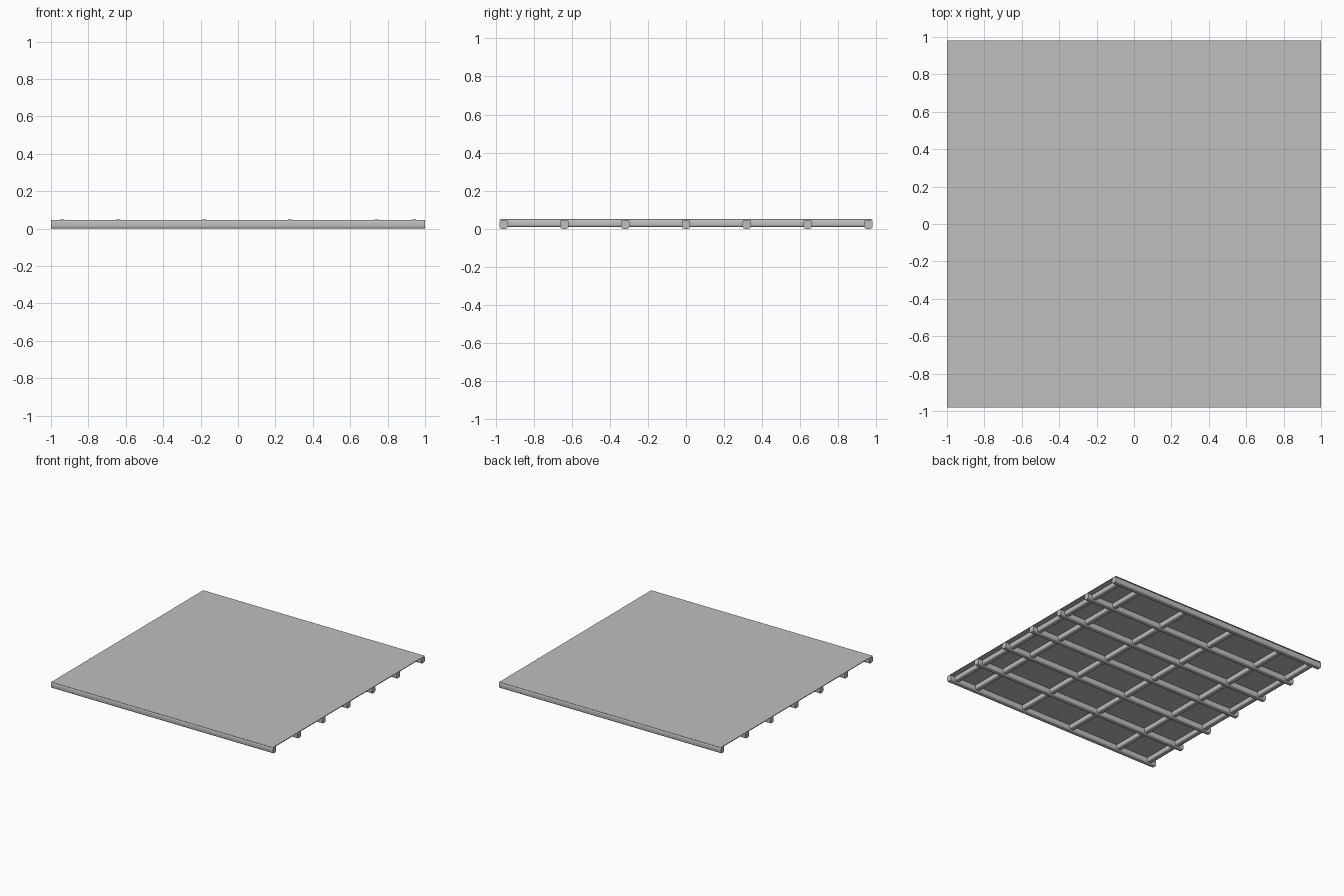
import bpy
import bmesh
from mathutils import Vector

cube = bpy.data.objects.get("Cube")
if cube:
    bpy.data.objects.remove(cube, do_unlink=True)

grey = bpy.data.materials.new("steel grey")
grey.use_nodes = True
grey.diffuse_color = (0.52, 0.52, 0.52, 1)
grey.node_tree.nodes["Principled BSDF"].inputs["Base Color"].default_value = (0.52, 0.52, 0.52, 1)


def box(name, low, high, bevel=0.0):
    low, high = Vector(low), Vector(high)
    bpy.ops.mesh.primitive_cube_add(size=1, location=(low + high) / 2)
    obj = bpy.context.object
    obj.name = name
    obj.scale = high - low
    bpy.ops.object.transform_apply(location=False, rotation=False, scale=True)
    obj.data.materials.append(grey)
    if bevel:
        # Round only the edges that run along the beam
        bm = bmesh.new()
        bm.from_mesh(obj.data)
        longest = max(e.calc_length() for e in bm.edges)
        edges = [e for e in bm.edges if e.calc_length() > longest * 0.9]
        bmesh.ops.bevel(bm, geom=edges, offset=bevel, segments=4, profile=0.5, affect='EDGES')
        bm.to_mesh(obj.data)
        bm.free()
        bpy.ops.object.shade_smooth_by_angle()
    return obj


half_x, half_y, top = 1.0, 0.98, 0.05
width = 0.044

# Thin deck sheet
box("deck_sheet", (-half_x, -half_y, top - 0.002), (half_x, half_y, top))

# Long beams from side to side, with ends showing past the side rails
count = 7
for i in range(count):
    y = (half_y - width / 2) * (2 * i / (count - 1) - 1)
    box("long_beam", (-half_x, y - width / 2, 0), (half_x, y + width / 2, top - 0.003), 0.012)

# Cross beams under the sheet, with a rail near each side
for x in (-0.94, -0.64, -0.18, 0.28, 0.74, 0.94):
    box("cross_beam", (x - width / 2, -half_y + 0.01, 0.008),
        (x + width / 2, half_y - 0.01, top - 0.002), 0.012)
